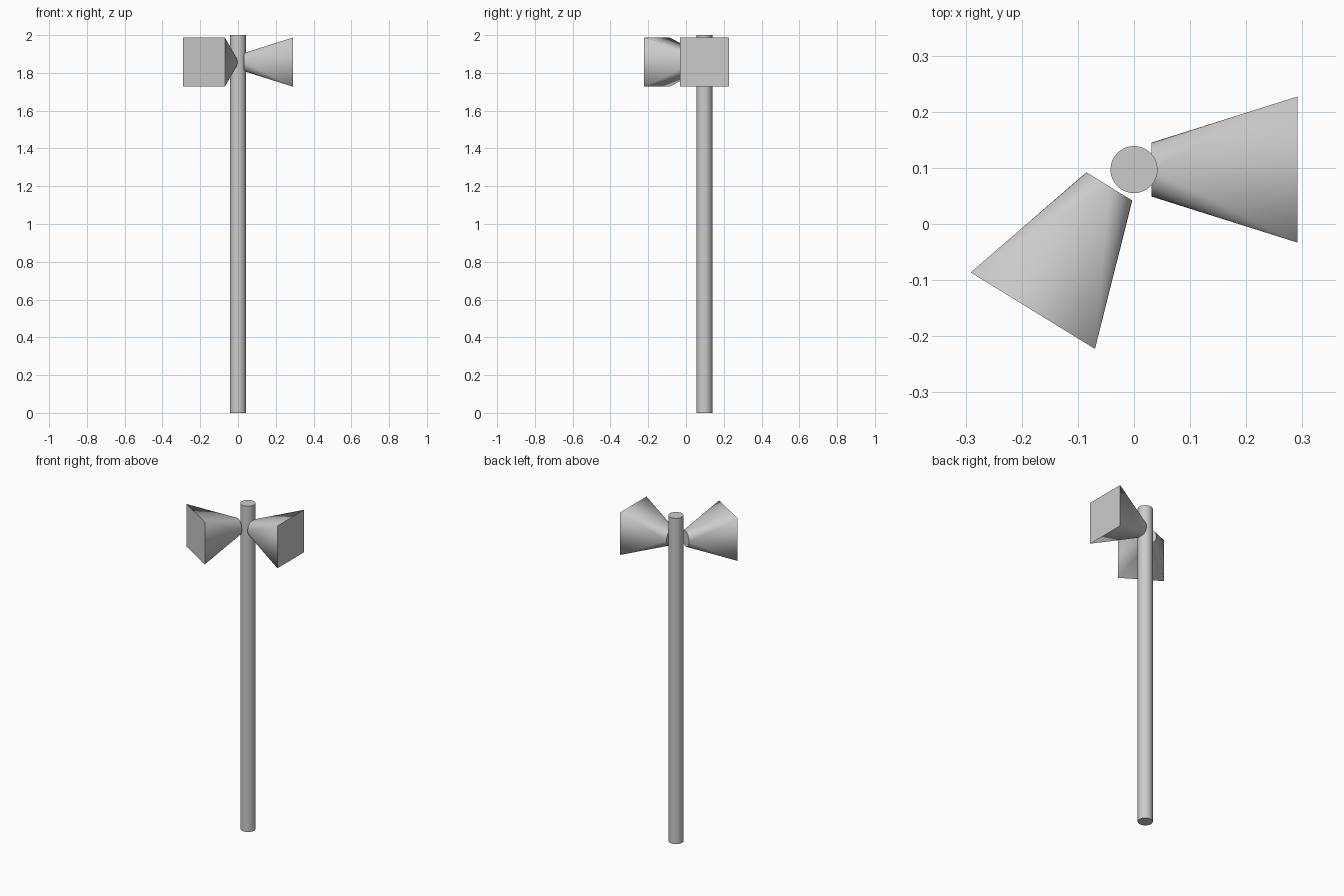
import bpy, bmesh, math
from mathutils import Matrix

if "Cube" in bpy.data.objects:
    bpy.data.objects.remove(bpy.data.objects["Cube"])

POLE_Y, HORN_Z = 0.097, 1.857
SEG = 32


def smooth(obj):
    bpy.ops.object.select_all(action='DESELECT')
    obj.select_set(True)
    bpy.context.view_layer.objects.active = obj
    bpy.ops.object.shade_smooth_by_angle(angle=math.radians(30))


def horn(name, x, y, angle, length=0.26, radius=0.048, half=0.13):
    """Round throat flaring to a square mouth along local +x."""
    bm = bmesh.new()
    ring = [bm.verts.new((0, radius * math.cos(2 * math.pi * i / SEG),
                          radius * math.sin(2 * math.pi * i / SEG))) for i in range(SEG)]
    corners = [bm.verts.new((length, sy * half, sz * half))
               for sy, sz in ((1, 1), (-1, 1), (-1, -1), (1, -1))]
    quarter = SEG // 4
    for q in range(4):
        # conical corner fan, then the flat triangle beside it
        for i in range(q * quarter, (q + 1) * quarter):
            bm.faces.new((ring[i], ring[(i + 1) % SEG], corners[q]))
        bm.faces.new((ring[(q + 1) * quarter % SEG], corners[(q + 1) % 4], corners[q]))
    bm.faces.new(ring)
    bm.faces.new(corners)
    bmesh.ops.recalc_face_normals(bm, faces=bm.faces)
    mesh = bpy.data.meshes.new(name)
    bm.to_mesh(mesh)
    bm.free()
    obj = bpy.data.objects.new(name, mesh)
    bpy.context.collection.objects.link(obj)
    obj.matrix_world = Matrix.Translation((x, y, HORN_Z)) @ Matrix.Rotation(angle, 4, 'Z')
    smooth(obj)


# Pole
bpy.ops.mesh.primitive_cylinder_add(vertices=SEG, radius=0.042, depth=2, location=(0, POLE_Y, 1))
pole = bpy.context.object
pole.name = "pole"
smooth(pole)

# Two loudspeaker horns
horn("right_horn", 0.031, POLE_Y, 0)
horn("left_horn", -0.044, 0.067, math.radians(-121.6))
